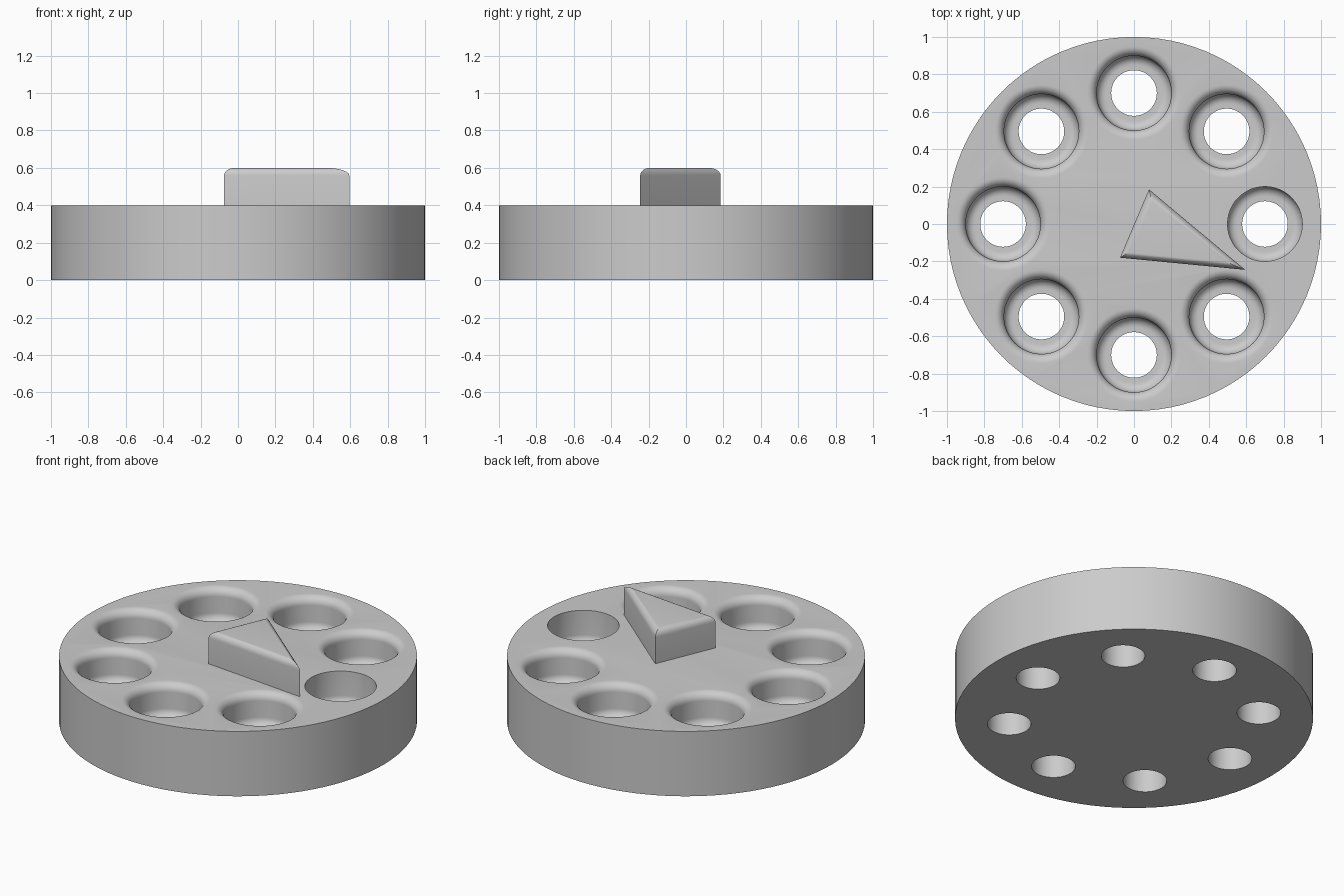
import bpy, bmesh, math

cube = bpy.data.objects.get("Cube")
if cube:
    bpy.data.objects.remove(cube, do_unlink=True)

grey = bpy.data.materials.new("plain grey")
grey.use_nodes = True
colour = (0.6, 0.6, 0.6, 1)
grey.diffuse_color = colour
grey.node_tree.nodes["Principled BSDF"].inputs["Base Color"].default_value = colour


def make_object(name, bm):
    bmesh.ops.recalc_face_normals(bm, faces=bm.faces)
    mesh = bpy.data.meshes.new(name)
    bm.to_mesh(mesh)
    bm.free()
    mesh.materials.append(grey)
    obj = bpy.data.objects.new(name, mesh)
    bpy.context.collection.objects.link(obj)
    return obj


def lathe(name, profile, segments, centre=(0, 0)):
    """Closed solid of revolution from (radius, height) points, capped at both ends."""
    bm = bmesh.new()
    rings = []
    for r, z in profile:
        angles = [math.tau * i / segments for i in range(segments)]
        rings.append([bm.verts.new((centre[0] + r * math.cos(a),
                                    centre[1] + r * math.sin(a), z)) for a in angles])
    for low, high in zip(rings, rings[1:]):
        for i in range(segments):
            j = (i + 1) % segments
            bm.faces.new((low[i], low[j], high[j], high[i]))
    bm.faces.new(rings[0])
    bm.faces.new(rings[-1])
    return make_object(name, bm)


def arc(r, z, radius, start, end, steps=8):
    angles = [math.radians(start + (end - start) * i / steps) for i in range(steps + 1)]
    return [(r + radius * math.cos(a), z + radius * math.sin(a)) for a in angles]


def apply_modifiers(obj):
    graph = bpy.context.evaluated_depsgraph_get()
    mesh = bpy.data.meshes.new_from_object(obj.evaluated_get(graph))
    obj.modifiers.clear()
    obj.data = mesh


def smooth(obj, angle):
    bpy.ops.object.select_all(action="DESELECT")
    obj.select_set(True)
    bpy.context.view_layer.objects.active = obj
    bpy.ops.object.shade_smooth_by_angle(angle=math.radians(angle))


# Round base
height, fillet = 0.4, 0.05
base = lathe("round_base", [(1, 0), (1, height)], 96)

# Stepped holes in a ring: narrow bore, rounded seat, wide bore, rounded lip
seat = [(0.122, -0.1), (0.122, 0.2)] + arc(0.15, 0.25, fillet, -90, 0)
sharp_lip = [(0.2, 0.5)]
round_lip = arc(0.2 + fillet, height - fillet, fillet, 180, 90) + [(0.2 + fillet, 0.5)]
cutters = []
for i in range(8):
    a = math.tau * i / 8
    lip = sharp_lip if i == 0 else round_lip
    cutters.append(lathe("hole_cutter", seat + lip, 48,
                         (0.7 * math.cos(a), 0.7 * math.sin(a))))
for cutter in cutters:
    cutter.hide_render = True
    cut = base.modifiers.new("hole", "BOOLEAN")
    cut.operation = "DIFFERENCE"
    cut.solver = "EXACT"
    cut.object = cutter
apply_modifiers(base)
for cutter in cutters:
    bpy.data.objects.remove(cutter, do_unlink=True)
smooth(base, 30)

# Triangular pointer with a rounded top edge
bm = bmesh.new()
corners = [(-0.075, -0.18), (0.595, -0.245), (0.08, 0.185)]
bottom = bm.faces.new([bm.verts.new((x, y, height)) for x, y in corners])
raised = bmesh.ops.extrude_face_region(bm, geom=[bottom])["geom"]
bmesh.ops.translate(bm, vec=(0, 0, 0.2),
                    verts=[v for v in raised if isinstance(v, bmesh.types.BMVert)])
top_edges = [e for e in bm.edges if all(v.co.z > 0.5 for v in e.verts)]
bmesh.ops.bevel(bm, geom=top_edges, offset=0.04, segments=6, profile=0.5,
                affect="EDGES", offset_type="OFFSET")
pointer = make_object("triangular_pointer", bm)
smooth(pointer, 30)
